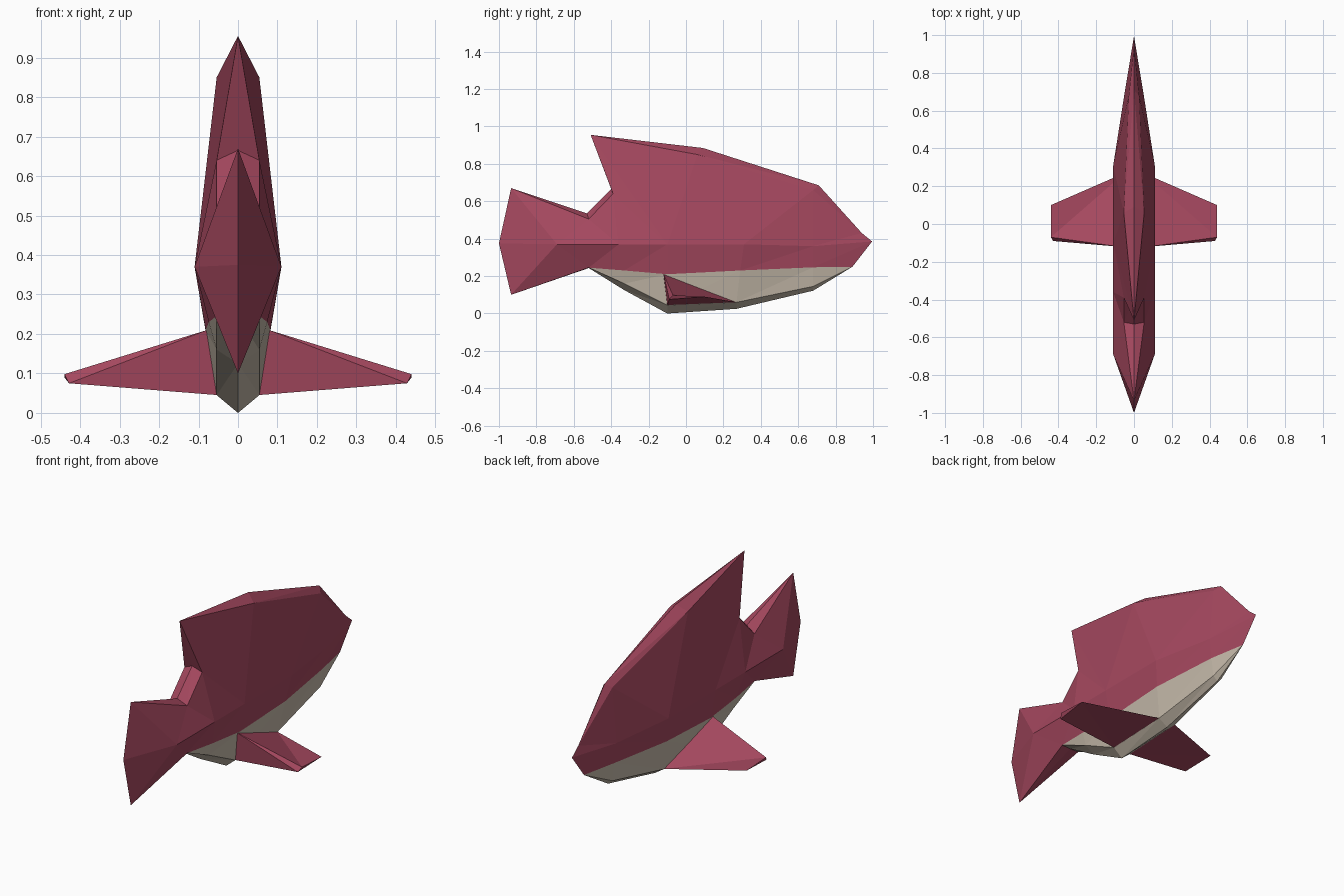
import bpy, bmesh

cube = bpy.data.objects.get("Cube")
if cube:
    bpy.data.objects.remove(cube, do_unlink=True)


def material(name, rgb):
    mat = bpy.data.materials.new(name)
    mat.use_nodes = True
    colour = (*rgb, 1)
    mat.diffuse_color = colour
    bsdf = mat.node_tree.nodes["Principled BSDF"]
    bsdf.inputs["Base Color"].default_value = colour
    bsdf.inputs["Roughness"].default_value = 0.9
    return mat


skin = material("dusky_red", (0.38, 0.065, 0.115))
belly = material("pale_belly", (0.56, 0.49, 0.40))


def finish(name, bm, mats):
    """Weld the shell, turn its faces outward and add it to the scene."""
    bmesh.ops.remove_doubles(bm, verts=bm.verts, dist=0.0005)
    bmesh.ops.recalc_face_normals(bm, faces=bm.faces)
    mesh = bpy.data.meshes.new(name)
    bm.to_mesh(mesh)
    bm.free()
    for mat in mats:
        mesh.materials.append(mat)
    obj = bpy.data.objects.new(name, mesh)
    bpy.context.collection.objects.link(obj)
    return obj


def add_triangle(bm, points, mat_index=0):
    if len({tuple(p) for p in points}) == 3:
        face = bm.faces.new([bm.verts.new(p) for p in points])
        face.material_index = mat_index


# Half cross-sections from nose to tail, each running:
# ridge, shoulder, flank, belly seam, lower edge, keel
NOSE_TOP, NOSE_LOW = (0, .94, .43), (0, .89, .25)
BACK_TIP = (0, -.51, .955)
TAIL_TOP, TAIL_LOW = (0, -.935, .67), (0, -.935, .10)
REAR_LOW = (.055, -.52, .245)
sections = [
    (NOSE_TOP, NOSE_TOP, (0, .995, .385), NOSE_LOW, NOSE_LOW, NOSE_LOW),
    ((0, .71, .685), (.027, .68, .66), (.052, .68, .36),
     (.04, .68, .247), (.027, .68, .145), (0, .68, .122)),
    ((0, .09, .885), (.054, .06, .85), (.11, .31, .37),
     (.086, .29, .23), (.054, .27, .06), (0, .27, .025)),
    (BACK_TIP, BACK_TIP, (.11, -.1, .37),
     (.082, -.1, .21), (.054, -.1, .045), (0, -.1, 0)),
    ((0, -.40, .665), (.054, -.39, .64), (.11, -.36, .37),
     (.074, -.33, .23), (.054, -.33, .16), (0, -.33, .125)),
    ((0, -.53, .535), (.054, -.52, .505), (.11, -.69, .37),
     REAR_LOW, REAR_LOW, (0, -.52, .243)),
    (TAIL_TOP, TAIL_TOP, (0, -1, .375), TAIL_LOW, TAIL_LOW, TAIL_LOW),
]

# Body with back fin and tail
bm = bmesh.new()
last = len(sections) - 2
for side in (1, -1):
    rings = [[(side * x, y, z) for x, y, z in ring] for ring in sections]
    for i, (front, rear) in enumerate(zip(rings, rings[1:])):
        for j in range(5):
            a, b, c, d = front[j], front[j + 1], rear[j + 1], rear[j]
            pale = int(j >= 3 and i < last)
            # Crease direction follows the fin outline on the rear flank
            if j == 1 and i >= 3:
                pair = ((a, b, d), (b, c, d))
            else:
                pair = ((a, b, c), (a, c, d))
            for tri in pair:
                add_triangle(bm, tri, pale)
finish("fish_body", bm, (skin, belly))

# Side fins: triangular root tapering to a thin triangular tip
root = [(.078, -.12, .21), (.05, .27, .06), (.05, -.1, .045)]
tip = [(.44, -.07, .098), (.44, .10, .09), (.428, -.09, .075)]
for side, name in ((1, "left_fin"), (-1, "right_fin")):
    bm = bmesh.new()
    r, t = [[(side * x, y, z) for x, y, z in ring] for ring in (root, tip)]
    add_triangle(bm, r)
    add_triangle(bm, t)
    for i in range(3):
        k = (i + 1) % 3
        add_triangle(bm, (r[i], r[k], t[i]))
        add_triangle(bm, (r[k], t[k], t[i]))
    finish(name, bm, (skin,))
